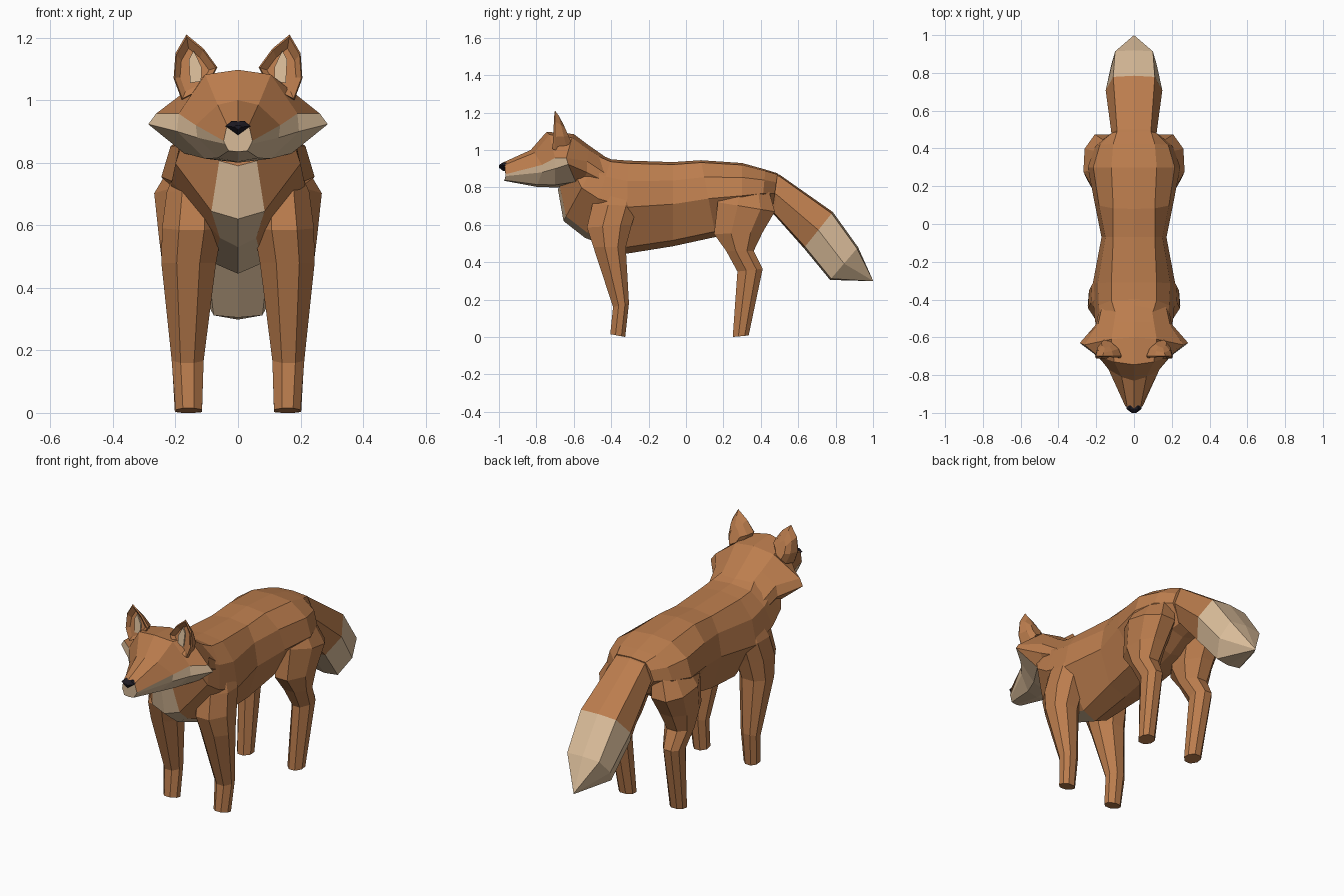
import bpy, bmesh
from mathutils import Vector


def material(name, rgb):
    m = bpy.data.materials.new(name)
    m.diffuse_color = (*rgb, 1)
    return m


ORANGE = material("orange fur", (0.50, 0.205, 0.075))
CREAM = material("cream fur", (0.72, 0.52, 0.33))
BLACK = material("black nose", (0.012, 0.010, 0.016))


def loft(name, rings, mats=(ORANGE,), rule=lambda seg, side: 0, cap=0):
    """Skin equal-length rings of points; rule picks a material per face."""
    bm = bmesh.new()
    vs = [[bm.verts.new(p) for p in r] for r in rings]
    n = len(vs[0])
    for s in range(len(vs) - 1):
        for k in range(n):
            l = (k + 1) % n
            f = bm.faces.new((vs[s][k], vs[s][l], vs[s + 1][l], vs[s + 1][k]))
            f.material_index = rule(s, min(k, n - 1 - k))
    bm.faces.new(vs[0]).material_index = cap
    bm.faces.new(vs[-1]).material_index = rule(len(vs) - 2, 99)
    bmesh.ops.remove_doubles(bm, verts=bm.verts, dist=0.0005)
    bmesh.ops.recalc_face_normals(bm, faces=bm.faces)
    me = bpy.data.meshes.new(name)
    bm.to_mesh(me)
    bm.free()
    for m in mats:
        me.materials.append(m)
    ob = bpy.data.objects.new(name, me)
    bpy.context.collection.objects.link(ob)
    return ob


def mirrored(half):
    """Close a half ring that starts and ends on the centre line."""
    return half + [(-x, y, z) for x, y, z in half[-2:0:-1]]


def slanted(top, bottom, steps):
    """Ring between a top and a bottom point; steps are (x, height share)."""
    t, b = Vector((0, *top)), Vector((0, *bottom))
    return mirrored([tuple(b.lerp(t, f) + Vector((x, 0, 0))) for x, f in steps])


def pair(name, build):
    """Make a left and a right copy."""
    for side, s in (("right", 1), ("left", -1)):
        build(f"{side}_{name}", s)


# Body: neck, chest, barrel and rump (top, bottom, half width, back, belly)
body = [
    ((-0.54, 1.02), (-0.685, 0.79), 0.165, 0.09, 0.06),
    ((-0.46, 0.975), (-0.655, 0.62), 0.20, 0.10, 0.085),
    ((-0.40, 0.95), (-0.54, 0.53), 0.212, 0.12, 0.058),
    ((-0.31, 0.943), (-0.32, 0.445), 0.218, 0.12, 0.08),
    ((-0.07, 0.935), (-0.07, 0.485), 0.172, 0.11, 0.11),
    ((0.08, 0.945), (0.16, 0.535), 0.21, 0.11, 0.12),
    ((0.30, 0.93), (0.30, 0.58), 0.245, 0.12, 0.12),
    ((0.425, 0.895), (0.40, 0.64), 0.205, 0.11, 0.08),
    ((0.49, 0.875), (0.46, 0.66), 0.13, 0.09, 0.07)]
loft("body", [slanted(t, b, ((0, 1), (a, 0.97), (w * 0.88, 0.78), (w, 0.5), (c, 0.07), (0, 0)))
              for t, b, w, a, c in body], (ORANGE, CREAM),
     lambda s, k: int(s < 3 and k == 4))

# Tail with cream end (top, bottom, half width, top width)
tail = [
    ((0.44, 0.885), (0.44, 0.68), 0.11, 0.085),
    ((0.50, 0.868), (0.47, 0.655), 0.12, 0.09),
    ((0.785, 0.668), (0.63, 0.475), 0.15, 0.11),
    ((0.92, 0.48), (0.77, 0.305), 0.12, 0.10),
    ((1.0, 0.302), (1.0, 0.298), 0, 0)]
loft("tail", [slanted(t, b, ((0, 1), (a, 0.96), (w, 0.5), (w * 0.65, 0.04), (0, 0)))
              for t, b, w, a in tail], (ORANGE, CREAM), lambda s, k: int(s > 1))

# Head: muzzle, wide pointed cheeks, cream lower half
head = [
    [(0, -0.98, 0.932), (0.035, -0.97, 0.92), (0.046, -0.965, 0.87), (0.042, -0.965, 0.86),
     (0.03, -0.97, 0.838), (0, -0.972, 0.835)],
    [(0, -0.83, 1.0), (0.065, -0.81, 0.985), (0.135, -0.77, 0.92), (0.13, -0.77, 0.88),
     (0.065, -0.795, 0.815), (0, -0.80, 0.803)],
    [(0, -0.745, 1.097), (0.105, -0.73, 1.082), (0.19, -0.70, 0.957), (0.195, -0.70, 0.90),
     (0.105, -0.70, 0.813), (0, -0.72, 0.80)],
    [(0, -0.60, 1.085), (0.12, -0.61, 1.065), (0.262, -0.64, 0.957), (0.287, -0.63, 0.923),
     (0.172, -0.59, 0.83), (0, -0.58, 0.80)],
    [(0, -0.52, 1.025), (0.105, -0.52, 1.0), (0.19, -0.53, 0.94), (0.20, -0.53, 0.88),
     (0.16, -0.55, 0.83), (0, -0.52, 0.82)],
    [(0, -0.42, 0.955), (0.09, -0.42, 0.94), (0.17, -0.44, 0.88), (0.185, -0.45, 0.84),
     (0.15, -0.46, 0.80), (0, -0.42, 0.80)]]
loft("head", [mirrored(r) for r in head], (ORANGE, CREAM),
     lambda s, k: int(s < 3 and 2 <= k < 9), cap=1)

# Nose
loft("nose", [[(x * f, y, 0.913 + z * f) for x, z in
               ((-0.04, 0.004), (-0.022, 0.02), (0.022, 0.02), (0.04, 0.004), (0, -0.025))]
              for y, f in ((-0.96, 1.0), (-0.98, 0.97), (-1.0, 0.3))], (BLACK,))

# Ears: pointed outline narrowing to the back, with a cream plate inside
EAR = [(0.165, 1.21), (0.20, 1.15), (0.206, 1.07), (0.18, 1.0),
       (0.10, 1.04), (0.066, 1.105), (0.11, 1.165)]


def ear(name, s):
    def ring(y, f, lean=0):
        return [(s * (0.145 + (x - 0.145) * f), y + lean * (1.08 - z), 1.08 + (z - 1.08) * f)
                for x, z in EAR]
    loft(name, [ring(-0.695, 0.66, -0.1), ring(-0.710, 0.94, -0.05),
                ring(-0.70, 1.0), ring(-0.655, 0.8, 0.2), ring(-0.63, 0.45, 0.2)])
    plate = [(0.118, 1.06), (0.153, 1.055), (0.157, 1.13), (0.142, 1.158), (0.116, 1.105)]
    loft(name + "_inner", [[(s * x, y - 0.1 * (1.08 - z), z) for x, z in plate]
                           for y in (-0.702, -0.694)], (CREAM,))


pair("ear", ear)

# Legs: eight-sided rings (front y, z, rear y, z, inner x, outer x)
OCT = ((0, 0.3), (0, 0.72), (0.35, 1), (0.75, 0.97), (1, 0.72), (1, 0.3), (0.7, 0), (0.3, 0))
FRONT = [(-0.405, 0.015, -0.325, 0.0, 0.115, 0.20),
         (-0.39, 0.16, -0.305, 0.18, 0.11, 0.212),
         (-0.495, 0.48, -0.322, 0.48, 0.07, 0.245),
         (-0.53, 0.585, -0.29, 0.60, 0.05, 0.243),
         (-0.50, 0.71, -0.26, 0.70, 0.05, 0.228),
         (-0.42, 0.86, -0.28, 0.84, 0.09, 0.165)]
HIND = [(0.25, 0.0, 0.335, 0.008, 0.115, 0.202),
        (0.275, 0.35, 0.41, 0.365, 0.115, 0.222),
        (0.215, 0.46, 0.362, 0.46, 0.09, 0.24),
        (0.15, 0.55, 0.41, 0.56, 0.07, 0.252),
        (0.17, 0.72, 0.475, 0.67, 0.05, 0.268),
        (0.22, 0.87, 0.43, 0.83, 0.06, 0.175)]


def leg(rows):
    def build(name, s):
        loft(name, [[(s * (xi + (xo - xi) * v), y0 + (y1 - y0) * u, z0 + (z1 - z0) * u)
                     for u, v in OCT] for y0, z0, y1, z1, xi, xo in rows])
    return build


pair("front_leg", leg(FRONT))
pair("hind_leg", leg(HIND))
